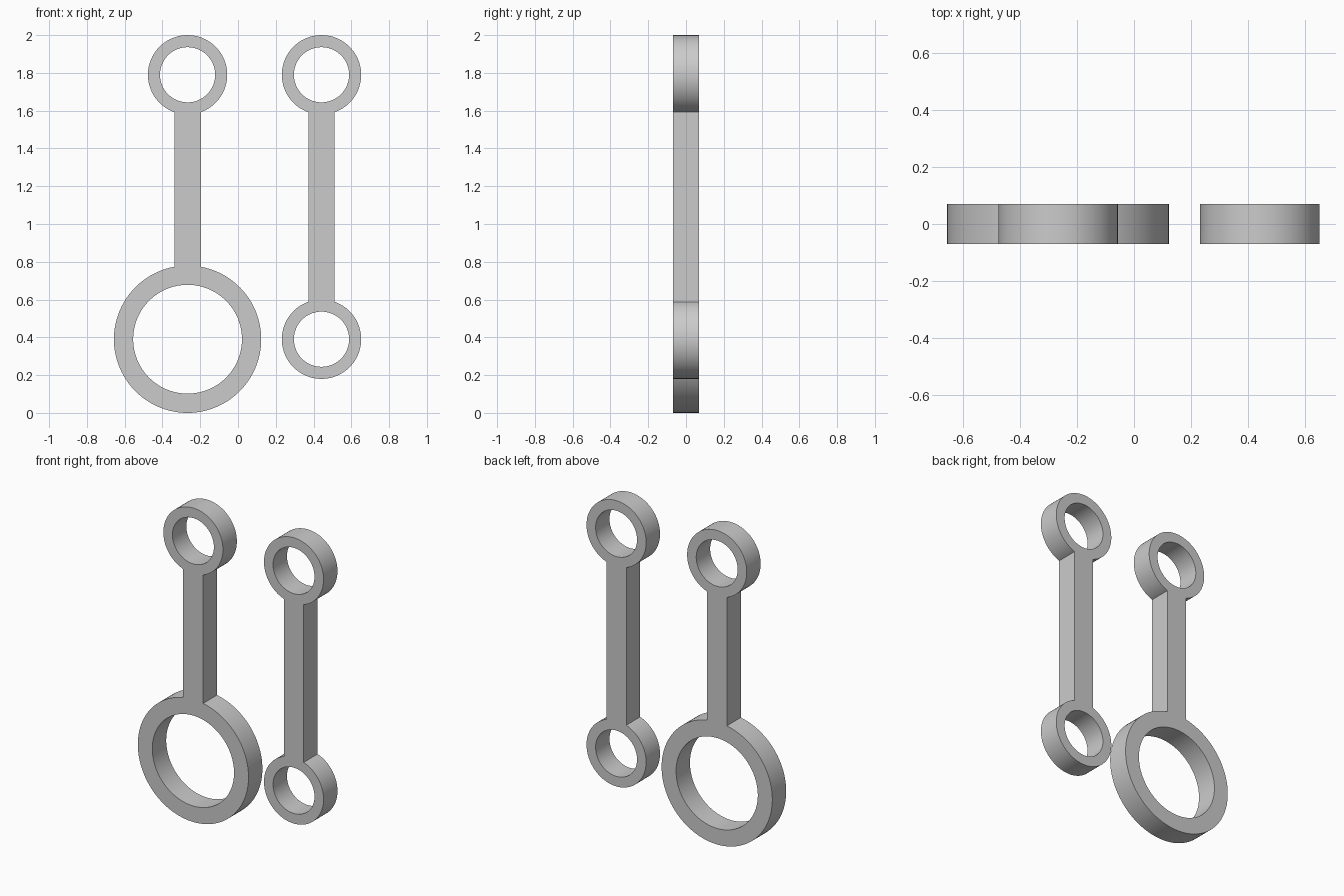
import bpy
import bmesh
from math import asin, cos, sin, pi, radians
from mathutils import Matrix

cube = bpy.data.objects.get("Cube")
if cube:
    bpy.data.objects.remove(cube, do_unlink=True)

HALF_DEPTH = 0.07
HALF_BAR = 0.07
SEGMENTS = 96

grey = bpy.data.materials.new("plain grey")
grey.use_nodes = True
GREY = (0.6, 0.6, 0.6, 1)
grey.diffuse_color = GREY
grey.node_tree.nodes["Principled BSDF"].inputs["Base Color"].default_value = GREY


def arc(x, z, radius, start, end, count=SEGMENTS):
    """Points along an arc, both ends included."""
    angles = [start + (end - start) * i / count for i in range(count + 1)]
    return [(x + radius * cos(a), z + radius * sin(a)) for a in angles]


def add_loop(curve, points):
    spline = curve.splines.new('POLY')
    spline.points.add(len(points) - 1)
    for p, (x, z) in zip(spline.points, points):
        p.co = (x, z, 0, 1)
    spline.use_cyclic_u = True


def link_arm(name, x, top, bottom):
    """Flat arm with a ring eye at each end; each eye is (z, outer, inner)."""
    curve = bpy.data.curves.new(name + "_profile", 'CURVE')
    curve.dimensions = '2D'
    curve.fill_mode = 'BOTH'
    curve.extrude = HALF_DEPTH

    # Outline: around the top eye, down the bar, around the bottom eye
    gap_top = asin(HALF_BAR / top[1])
    gap_bottom = asin(HALF_BAR / bottom[1])
    outline = arc(x, top[0], top[1], -pi / 2 + gap_top, 1.5 * pi - gap_top)
    outline += arc(x, bottom[0], bottom[1], pi / 2 + gap_bottom, 2.5 * pi - gap_bottom)
    add_loop(curve, outline)

    # Eye holes
    for z, outer, inner in (top, bottom):
        add_loop(curve, arc(x, z, inner, 0, 2 * pi)[:-1])

    # Turn the profile upright as a welded solid
    helper = bpy.data.objects.new(name + "_helper", curve)
    bpy.context.collection.objects.link(helper)
    graph = bpy.context.evaluated_depsgraph_get()
    mesh = bpy.data.meshes.new_from_object(helper.evaluated_get(graph))
    bpy.data.objects.remove(helper, do_unlink=True)
    bm = bmesh.new()
    bm.from_mesh(mesh)
    bmesh.ops.remove_doubles(bm, verts=bm.verts, dist=0.0001)
    bmesh.ops.transform(bm, matrix=Matrix.Rotation(pi / 2, 4, 'X'), verts=bm.verts)
    bmesh.ops.recalc_face_normals(bm, faces=bm.faces)
    bm.to_mesh(mesh)
    bm.free()
    mesh.name = name
    mesh.materials.clear()
    mesh.materials.append(grey)

    arm = bpy.data.objects.new(name, mesh)
    bpy.context.collection.objects.link(arm)
    bpy.ops.object.select_all(action='DESELECT')
    arm.select_set(True)
    bpy.context.view_layer.objects.active = arm
    bpy.ops.object.shade_smooth_by_angle(angle=radians(30))


small_top = (1.79, 0.21, 0.146)
link_arm("large_eye_arm", -0.267, small_top, (0.39, 0.39, 0.288))
link_arm("small_eye_arm", 0.442, small_top, (0.39, 0.21, 0.146))
